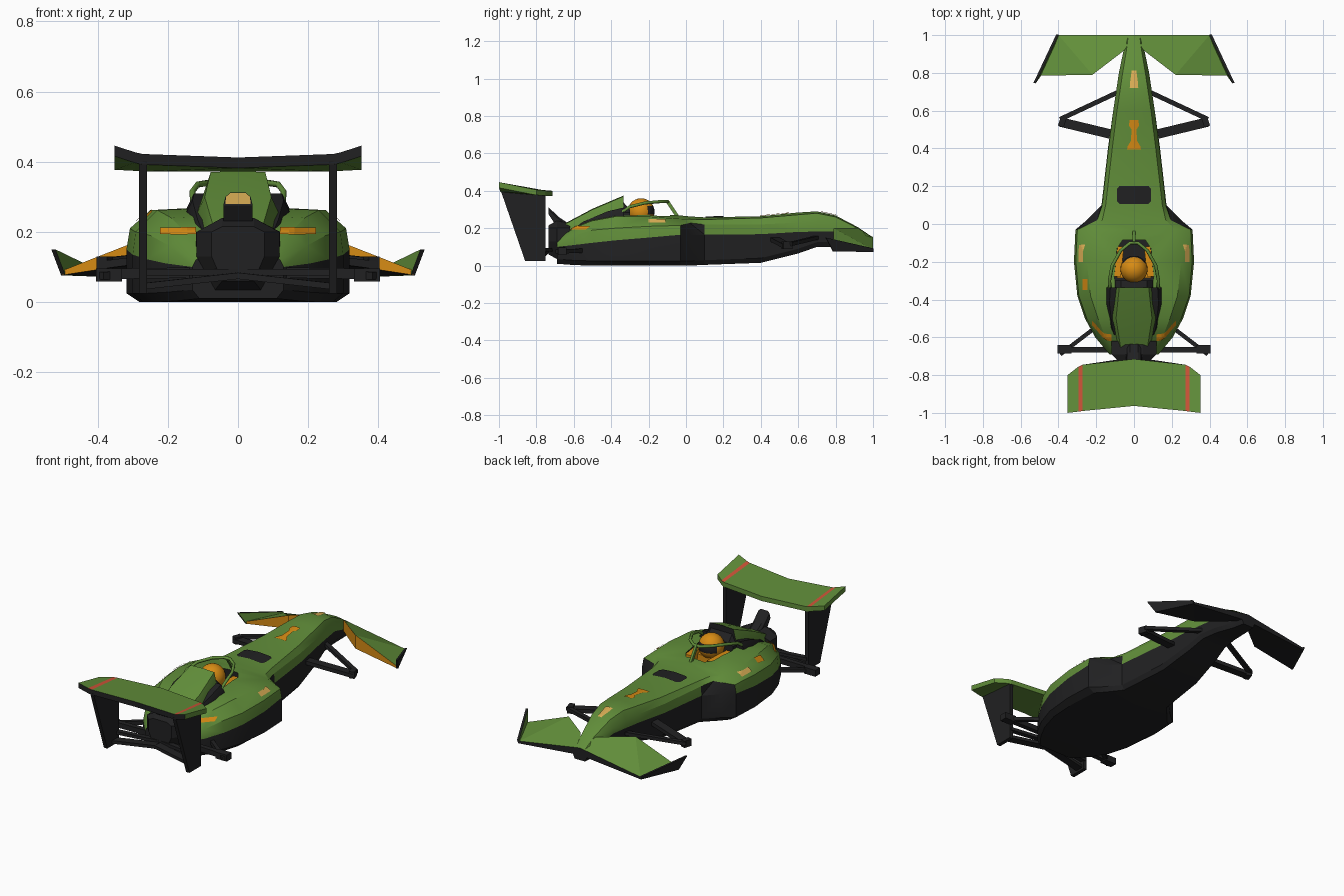
import bpy, bmesh, math
from mathutils import Vector
from mathutils.bvhtree import BVHTree

if "Cube" in bpy.data.objects:
    bpy.data.objects.remove(bpy.data.objects["Cube"])

def material(name, c):
    m = bpy.data.materials.new(name)
    m.diffuse_color = (*c, 1)
    m.use_nodes = True
    m.node_tree.nodes["Principled BSDF"].inputs["Base Color"].default_value = m.diffuse_color
    return m

GREEN = material("green paint", (0.12, 0.27, 0.042))
BLACK = material("carbon black", (0.015, 0.015, 0.016))
ORANGE = material("orange", (0.68, 0.26, 0.007))
TAN = material("pale amber", (0.70, 0.42, 0.09))
RED = material("red stripe", (0.62, 0.09, 0.04))

def mesh(name, verts, faces, mats, rule=None, mirror=False, smooth=False, fix=True, tris=False):
    bm = bmesh.new()
    vs = [bm.verts.new(v) for v in verts]
    for f in faces:
        bm.faces.new([vs[i] for i in f])
    if fix:
        bmesh.ops.recalc_face_normals(bm, faces=bm.faces)
    bm.normal_update()
    bm.faces.ensure_lookup_table()
    if rule:
        for f in bm.faces:
            f.material_index = rule(f)
    if tris:
        bmesh.ops.triangulate(bm, faces=bm.faces[:])
    me = bpy.data.meshes.new(name)
    bm.to_mesh(me)
    bm.free()
    ob = bpy.data.objects.new(name, me)
    bpy.context.collection.objects.link(ob)
    for m in mats:
        me.materials.append(m)
    if smooth:
        bpy.ops.object.select_all(action='DESELECT')
        ob.select_set(True)
        bpy.context.view_layer.objects.active = ob
        bpy.ops.object.shade_smooth_by_angle(angle=math.radians(28))
    if mirror:
        ob.modifiers.new("mirror", 'MIRROR')
    return ob

def loft(name, sections, mats, rule=None, smooth=True, tris=False):
    """sections: (y, half profile from bottom centre to top centre)"""
    verts, faces = [], []
    for y, half in sections:
        ring = half + [(-x, z) for x, z in reversed(half[1:-1])]
        verts += [(x, y, z) for x, z in ring]
    n = len(ring)
    for s in range(len(sections) - 1):
        for i in range(n):
            j = (i + 1) % n
            faces.append((s*n+i, s*n+j, s*n+n+j, s*n+n+i))
    faces += [tuple(range(n)), tuple(range(len(verts)-n, len(verts)))]
    return mesh(name, verts, faces, mats, rule, smooth=smooth, tris=tris)

BOX = [(0,1,3,2), (4,5,7,6), (0,1,5,4), (2,3,7,6), (0,2,6,4), (1,3,7,5)]

def beam(name, p, q, w, h, mat, mirror=True):
    p, q = Vector(p), Vector(q)
    d = (q - p).normalized()
    side = d.cross(Vector((0, 0, 1))).normalized() * w / 2
    up = side.normalized().cross(d) * h / 2
    return mesh(name, [e + a*side + b*up for e in (p, q) for a in (-1, 1) for b in (-1, 1)],
                BOX, [mat], mirror=mirror)

def slab(name, outline, x0, x1, mat):
    """plate from a y-z outline between two x positions, mirrored"""
    n = len(outline)
    verts = [(x, y, z) for x in (x0, x1) for y, z in outline]
    faces = [tuple(range(n)), tuple(range(n, 2*n))]
    faces += [(i, (i+1) % n, n+(i+1) % n, n+i) for i in range(n)]
    return mesh(name, verts, faces, [mat], mirror=True)

# main body: y, floor z, floor w, side w, paint-line z, shoulder w/z, deck w/z, centre z
rows = [(1.0, .08, .035, .045, .105, .045, .125, .03, .145, .15),
        (.92, .085, .045, .055, .14, .055, .17, .04, .2, .205),
        (.8, .10, .065, .08, .182, .08, .215, .06, .26, .268),
        (.7, .10, .08, .095, .182, .095, .23, .075, .28, .29),
        (.6, .065, .095, .11, .18, .11, .23, .09, .272, .284),
        (.4, .015, .12, .138, .168, .135, .22, .115, .255, .264),
        (.1, .004, .155, .172, .165, .168, .22, .15, .246, .258),
        (.02, 0, .225, .25, .165, .195, .228, .168, .248, .263),
        (-.03, 0, .27, .31, .165, .30, .215, .22, .25, .268),
        (-.2, 0, .28, .318, .15, .308, .21, .25, .262, .275),
        (-.38, 0, .27, .30, .135, .292, .20, .23, .262, .27),
        (-.5, 0, .235, .26, .122, .25, .19, .19, .24, .25),
        (-.6, .003, .18, .205, .11, .195, .16, .15, .2, .21),
        (-.69, .01, .11, .13, .10, .12, .12, .09, .14, .15)]
sections = [(y, [(0, zb), (wb, zb), (wm, zb+.025), (wm, zm), (ws, zs), (wt, zt), (0, zc)])
            for y, zb, wb, wm, zm, ws, zs, wt, zt, zc in rows]

def body_paint(f):
    if len(f.verts) > 4:
        return 1
    strip = f.index % 12                      # position around the ring
    if strip in (0, 1, 2, 9, 10, 11):
        return 1
    intake = -.03 < f.calc_center_median().y < .1
    return 1 if intake and strip in (3, 8) else 0

body = loft("body", sections, [GREEN, BLACK], body_paint, tris=True)
tree = BVHTree.FromPolygons([v.co.copy() for v in body.data.vertices],
                            [tuple(p.vertices) for p in body.data.polygons])

# cockpit opening
cut = [(-.085, .06), (-.13, .09), (-.28, .105), (-.34, .09)]
cutter = loft("cockpit_cutter", [(y, [(0, .14), (w, .14), (w, .4), (0, .4)]) for y, w in cut],
              [GREEN, BLACK], lambda f: 1, smooth=False)
cutter.hide_render = True
cutter.hide_set(True)
mod = body.modifiers.new("cockpit", 'BOOLEAN')
mod.operation, mod.object, mod.solver = 'DIFFERENCE', cutter, 'EXACT'

# painted plates projected onto the body, given in the two axes across the ray
def decal(name, quads, direction, mat, n=8):
    d = Vector(direction)
    axis = max(range(3), key=lambda i: abs(d[i]))
    verts, faces = [], []
    for c in quads:
        a, b, e, g = [Vector(p) for p in c]
        base = len(verts)
        for i in range(n + 1):
            for j in range(n + 1):
                p = list(a.lerp(b, j/n).lerp(g.lerp(e, j/n), i/n))
                p.insert(axis, -2 * d[axis])
                hit, normal = tree.ray_cast(Vector(p), d)[:2]
                verts.append(hit + normal * .005)
        faces += [(base+i*(n+1)+j, base+i*(n+1)+j+1, base+(i+1)*(n+1)+j+1, base+(i+1)*(n+1)+j)
                  for i in range(n) for j in range(n)]
    return mesh(name, verts, faces, [mat])

def rect(a0, b0, a1, b1):
    return [(a0, b0), (a1, b0), (a1, b1), (a0, b1)]

def bands(profile):
    """symmetric shape from (half width, y) steps"""
    return [[(-w0, y0), (w0, y0), (w1, y1), (-w1, y1)]
            for (w0, y0), (w1, y1) in zip(profile, profile[1:])]

DOWN = (0, 0, -1)
decal("nose_mark", bands([(.022, .72), (.02, .75), (.012, .81)]), DOWN, TAN)
decal("nose_badge", bands([(.036, .395), (.034, .41), (.016, .44), (.012, .5), (.025, .52), (.024, .55)]),
      DOWN, ORANGE)
decal("nose_hatch", bands([(.075, .105), (.09, .12), (.09, .185), (.078, .2)]), DOWN, BLACK)
decal("filler_mark", [rect(-.268, -.35, -.242, -.29)], DOWN, ORANGE)
for side in (-1, 1):
    decal("rear_stripe", [rect(side*.12, .19, side*.22, .209)], (0, 1, 0), ORANGE)
    decal("side_mark", [rect(-.2, .226, -.11, .246)], (-side, 0, 0), TAN)

# engine cover, side ducts, gearbox, exhaust
loft("engine_cover", [(y, [(0, .12), (w, .12), (w, zs), (t, z), (0, z+.004)]) for y, w, zs, t, z in
                      [(-.335, .10, .28, .078, .37), (-.5, .118, .25, .095, .30), (-.66, .09, .15, .07, .215)]],
     [GREEN, BLACK], lambda f: 1 if len(f.verts) > 4 else 0)
loft("side_ducts", [(y, [(0, .12), (w, .12), (w, z-.04), (w-.02, z), (0, z)]) for y, w, z in
                    [(-.335, .145, .31), (-.42, .15, .29), (-.55, .135, .235), (-.67, .1, .15)]], [BLACK])
loft("gearbox", [(y, [(0, z0), (a, z0), (w, .13), (w, .2), (.045, z1), (0, z1)]) for y, z0, a, w, z1 in
                 [(-.62, .02, .09, .12, .225), (-.69, .035, .065, .118, .24), (-.735, .06, .045, .075, .215)]],
     [BLACK], smooth=False)
loft("exhaust", [(y, [(0, z0), (.042, z0), (.036, z1-.012), (.022, z1), (0, z1)]) for y, z0, z1 in
                 [(-.62, .15, .22), (-.68, .19, .26), (-.735, .275, .312)]], [BLACK], smooth=False)
mesh("exhaust_tip", [(.036, -.738, .28), (.034, -.738, .3), (.022, -.738, .311),
                     (-.022, -.738, .311), (-.034, -.738, .3), (-.036, -.738, .28)],
     [(0, 5, 4, 3, 2, 1)], [TAN], fix=False)

# driver, padding and halo
bpy.ops.mesh.primitive_uv_sphere_add(segments=24, ring_count=14, radius=.072, location=(0, -.24, .288))
helmet = bpy.context.object
helmet.name = "helmet"
for m in (ORANGE, BLACK):
    helmet.data.materials.append(m)
for p in helmet.data.polygons:
    p.use_smooth = True
    p.material_index = int(p.center.y > .035 and -.02 < p.center.z < .03)
beam("cockpit_padding", (.07, -.12, .235), (.088, -.28, .24), .034, .05, ORANGE)
beam("shoulders", (-.09, -.24, .2), (.09, -.24, .2), .09, .08, ORANGE, mirror=False)
loft("headrest", [(y, [(0, .2), (.1, .2), (.1, .285), (.07, z), (0, z)]) for y, z in
                  [(-.3, .3), (-.345, .35)]], [BLACK], smooth=False)
half = [(.125, -.38, .26), (.13, -.3, .315), (.115, -.22, .335), (.07, -.14, .342), (.02, -.1, .342)]
curve = bpy.data.curves.new("halo", 'CURVE')
curve.dimensions, curve.bevel_depth, curve.bevel_resolution = '3D', .009, 1
path = half + [(-x, y, z) for x, y, z in reversed(half)]
spline = curve.splines.new('POLY')
spline.points.add(len(path) - 1)
for pt, co in zip(spline.points, path):
    pt.co = (*co, 1)
curve.materials.append(GREEN)
bpy.context.collection.objects.link(bpy.data.objects.new("halo", curve))
beam("halo_post", (0, -.045, .262), (0, -.1, .345), .014, .018, GREEN, mirror=False)

# front wing: green top, orange trailing face, black leading face and underside
top = [(0, 1.0, .152), (.4, 1.0, .086), (.5, .785, .09), (.22, .79, .2), (.05, .92, .2)]
low = [.11, .072, .077, .12, .13]
mesh("front_wing", top + [(x, y, z) for (x, y, _), z in zip(top, low)],
     [(0, 1, 3, 4), (1, 2, 3), (5, 6, 8, 9), (6, 7, 8)] + [(i, (i+1) % 5, 5+(i+1) % 5, 5+i) for i in range(4)],
     [GREEN, BLACK, ORANGE],
     lambda f: 0 if f.index < 2 else 2 if f.index in (6, 7) else 1, mirror=True)
# front endplates: green inside, black outside and edges
plate = [(.393, 1.0, .073), (.492, .785, .076), (.52, .745, .15), (.4, 1.0, .092)]
mesh("front_endplate", plate + [(x+.012, y+.003, z) for x, y, z in plate],
     [(0, 1, 2, 3), (4, 5, 6, 7)] + [(i, (i+1) % 4, 4+(i+1) % 4, 4+i) for i in range(4)],
     [GREEN, BLACK], lambda f: int(f.index > 0), mirror=True)

# rear wing with red stripes and black trailing face
cols = [(0, -.715, -.963, .40, .412), (.272, -.745, -.99, .40, .422),
        (.294, -.755, -.993, .402, .427), (.352, -.80, -1.0, .405, .446)]
verts = [p for x, yf, yr, zf, zr in cols for p in
         ((x, yf, zf), (x, yr, zr), (x, yr, zr-.03), (x, yf, zf-.028))]
faces = [(c*4+i, c*4+(i+1) % 4, c*4+4+(i+1) % 4, c*4+4+i) for c in range(3) for i in range(4)]
mesh("rear_wing", verts, faces + [(12, 13, 14, 15)], [GREEN, BLACK, RED],
     lambda f: 2 if f.index == 4 else 1 if f.index in (1, 5, 9) else 0, mirror=True)
slab("rear_wing_support", [(-.99, .40), (-.75, .385), (-.75, .025), (-.86, .025)], .26, .282, BLACK)

# lower rear beam and suspension arms
beam("rear_lower_beam", (0, -.76, .075), (.27, -.79, .045), .05, .018, BLACK)
beam("rear_upper_beam", (0, -.72, .085), (.27, -.76, .085), .03, .018, BLACK)
beam("rear_arm", (.05, -.665, .085), (.40, -.665, .08), .03, .03, BLACK)
beam("rear_brace", (.22, -.56, .08), (.39, -.69, .075), .022, .022, BLACK)
beam("rear_hub", (.33, -.662, .077), (.405, -.662, .077), .045, .038, BLACK)
beam("front_arm", (.08, .70, .15), (.39, .555, .115), .025, .02, BLACK)
beam("front_rear_arm", (.12, .475, .14), (.39, .54, .105), .05, .022, BLACK)
beam("front_hub", (.365, .535, .11), (.395, .545, .11), .05, .04, BLACK)
